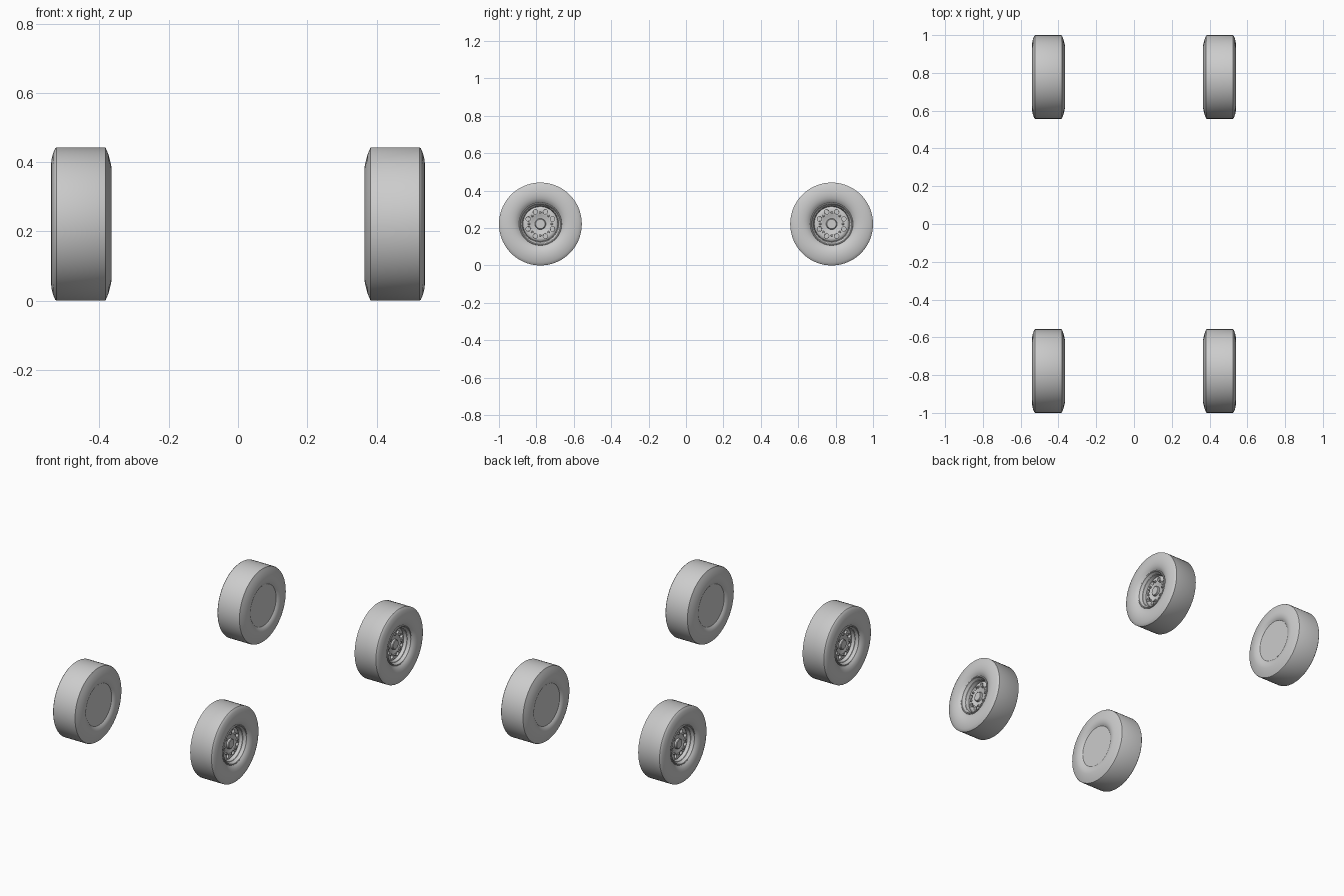
import bpy, bmesh
from math import sin, cos, pi, radians

if "Cube" in bpy.data.objects:
    bpy.data.objects.remove(bpy.data.objects["Cube"])

R = 0.2215                      # tyre radius, also axle height
WX, WY = 0.4525, 0.7785         # wheel centre positions


def finish(name, bm, angle=35):
    bmesh.ops.recalc_face_normals(bm, faces=bm.faces)
    me = bpy.data.meshes.new(name)
    bm.to_mesh(me)
    bm.free()
    ob = bpy.data.objects.new(name, me)
    bpy.context.collection.objects.link(ob)
    bpy.ops.object.select_all(action='DESELECT')
    ob.select_set(True)
    bpy.context.view_layer.objects.active = ob
    bpy.ops.object.shade_smooth_by_angle(angle=radians(angle))
    return ob


def add_lathe(bm, profile, n=64, y=0, z=0):
    """Spin (x, radius) points about the x axis; radius 0 closes to a point."""
    rings = []
    for x, r in profile:
        if r == 0:
            rings.append([bm.verts.new((x, y, z))] * n)
        else:
            rings.append([bm.verts.new((x, y + r * cos(2 * pi * i / n), z + r * sin(2 * pi * i / n)))
                          for i in range(n)])
    for a, b in zip(rings, rings[1:]):
        for i in range(n):
            j = (i + 1) % n
            quad = list(dict.fromkeys((a[i], a[j], b[j], b[i])))
            bm.faces.new(quad)


def lathe(name, profile, n=64):
    bm = bmesh.new()
    add_lathe(bm, profile, n)
    return finish(name, bm)


def ring_of(name, profile, count, radius, offset, n):
    bm = bmesh.new()
    for k in range(count):
        a = 2 * pi * (k + offset) / count
        add_lathe(bm, profile, n, radius * cos(a), radius * sin(a))
    return finish(name, bm)


# Tyre with closed inner face and rounded sidewalls
tyre = lathe("tyre", [
    (-0.075, 0), (-0.075, 0.122), (-0.081, 0.130), (-0.0855, 0.142), (-0.0875, 0.155),
    (-0.0865, 0.168), (-0.083, 0.184), (-0.078, 0.202), (-0.0705, 0.2195), (-0.067, R),
    (0.072, R), (0.075, 0.219), (0.081, 0.205), (0.0855, 0.188), (0.0875, 0.170),
    (0.0865, 0.152), (0.083, 0.137), (0.077, 0.124), (0.068, 0.114)], 72)

# Stepped rim well
rim = lathe("rim", [
    (0.064, 0.115), (0.073, 0.114), (0.075, 0.111), (0.073, 0.107), (0.064, 0.105),
    (0.060, 0.101), (0.056, 0.100), (0.054, 0.097), (0.045, 0.094), (0.018, 0.092), (0.018, 0)])

# Wheel disc with hand holes
disc = lathe("wheel_disc", [
    (0.022, 0), (0.022, 0.093), (0.034, 0.093), (0.040, 0.086), (0.042, 0.078),
    (0.040, 0.050), (0.036, 0.044), (0.036, 0)])
cutter = ring_of("hole_cutter", [(0.0, 0), (0.0, 0.012), (0.08, 0.012), (0.08, 0)], 8, 0.070, 0.5, 16)
cutter.hide_render = True
mod = disc.modifiers.new("holes", 'BOOLEAN')
mod.operation = 'DIFFERENCE'
mod.solver = 'EXACT'
mod.object = cutter
bpy.ops.object.select_all(action='DESELECT')
bpy.context.view_layer.objects.active = disc
disc.select_set(True)
bpy.ops.object.modifier_apply(modifier=mod.name)
bpy.data.objects.remove(cutter)

# Hub cap and wheel nuts
hub = lathe("hub_cap", [(0.034, 0.030), (0.046, 0.028), (0.049, 0.025), (0.049, 0)], 32)
nuts = ring_of("wheel_nuts", [(0.036, 0.0065), (0.047, 0.0065), (0.049, 0.0045), (0.049, 0)],
               8, 0.061, 0, 6)

# Four wheels, hubs facing outwards
parts = [tyre, rim, disc, hub, nuts]
for sx in (1, -1):
    for sy in (1, -1):
        for p in parts:
            ob = p
            if (sx, sy) != (1, 1):
                ob = p.copy()
                bpy.context.collection.objects.link(ob)
            base = p.name.split(".")[0]
            ob.name = f"{base}_{'right' if sx > 0 else 'left'}_{'rear' if sy > 0 else 'front'}"
            ob.location = (sx * WX, sy * WY, R)
            ob.rotation_euler = (0, 0, 0 if sx > 0 else pi)
